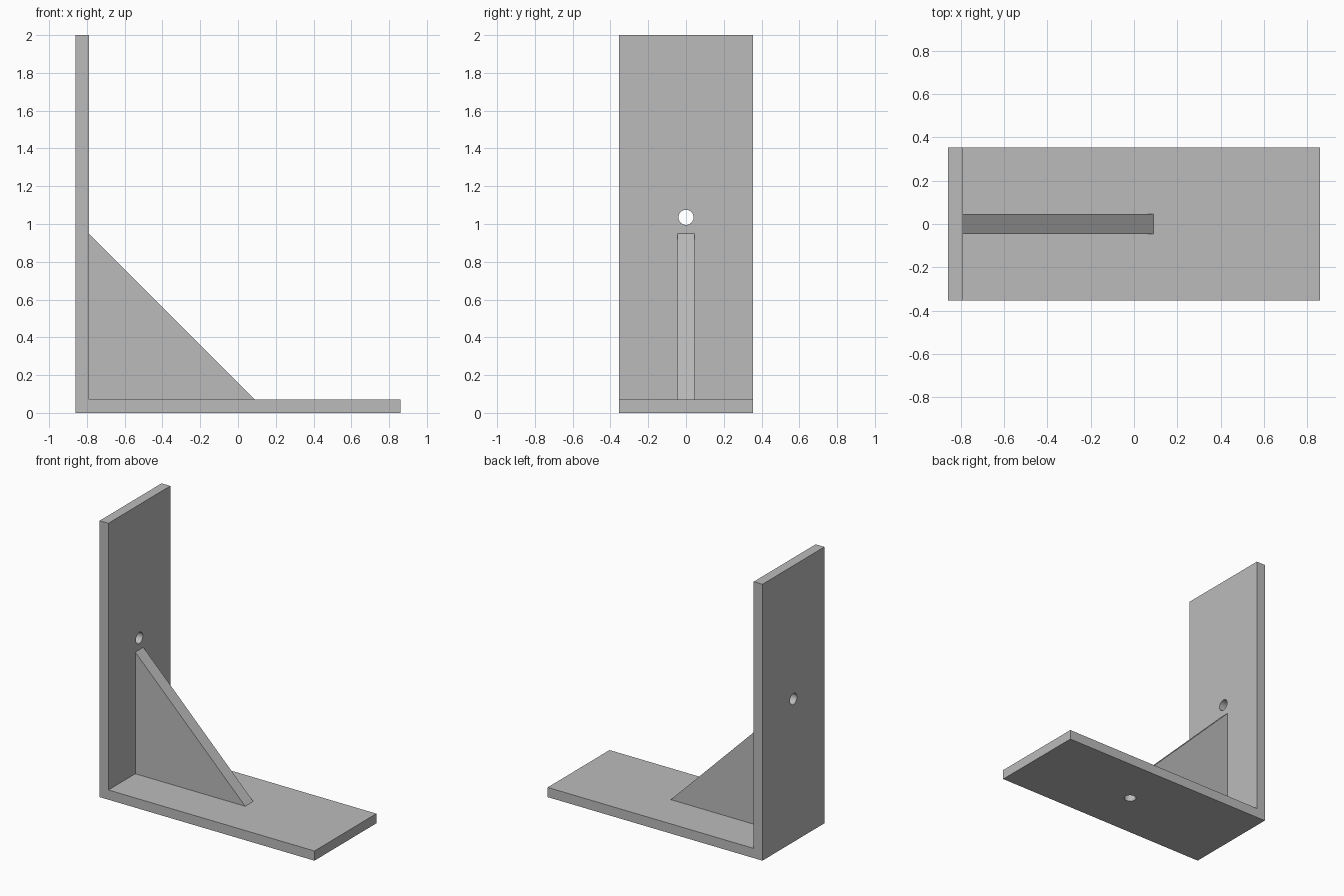
import bpy
import bmesh
from math import radians

cube = bpy.data.objects.get("Cube")
if cube:
    bpy.data.objects.remove(cube, do_unlink=True)

HALF_LENGTH, HALF_WIDTH, HEIGHT = 0.86, 0.354, 2.0
THICK = 0.07
INNER_X = THICK - HALF_LENGTH
RIB_HALF, RIB_SIZE = 0.046, 0.88
HOLE_RADIUS = 0.04

# Single plain grey material
grey = bpy.data.materials.new("plain_grey")
grey.use_nodes = True
colour = (0.5, 0.5, 0.5, 1)
grey.diffuse_color = colour
bsdf = next(n for n in grey.node_tree.nodes if n.type == "BSDF_PRINCIPLED")
bsdf.inputs["Base Color"].default_value = colour


def extrude_profile(name, points, half_width):
    """Extrude an x-z outline symmetrically along y."""
    bm = bmesh.new()
    face = bm.faces.new([bm.verts.new((x, -half_width, z)) for x, z in points])
    result = bmesh.ops.extrude_face_region(bm, geom=[face])
    moved = [v for v in result["geom"] if isinstance(v, bmesh.types.BMVert)]
    bmesh.ops.translate(bm, verts=moved, vec=(0, 2 * half_width, 0))
    bmesh.ops.recalc_face_normals(bm, faces=bm.faces)
    mesh = bpy.data.meshes.new(name)
    bm.to_mesh(mesh)
    bm.free()
    mesh.materials.append(grey)
    obj = bpy.data.objects.new(name, mesh)
    bpy.context.collection.objects.link(obj)
    return obj


def drill(obj, location, rotation):
    """Cut a round hole through one plate."""
    bpy.ops.mesh.primitive_cylinder_add(vertices=32, radius=HOLE_RADIUS,
                                        depth=THICK * 3, location=location,
                                        rotation=rotation)
    cutter = bpy.context.object
    cutter.name = "hole_cutter"
    cutter.hide_render = True
    cutter.data.materials.append(grey)
    cut = obj.modifiers.new("hole", "BOOLEAN")
    cut.operation = "DIFFERENCE"
    cut.solver = "EXACT"
    cut.object = cutter
    bpy.context.view_layer.objects.active = obj
    bpy.ops.object.modifier_apply(modifier=cut.name)
    bpy.data.objects.remove(cutter, do_unlink=True)


# L-shaped plate: upright wall and base in one piece
bracket = extrude_profile("angle_plate", [
    (-HALF_LENGTH, 0), (HALF_LENGTH, 0), (HALF_LENGTH, THICK),
    (INNER_X, THICK), (INNER_X, HEIGHT), (-HALF_LENGTH, HEIGHT)], HALF_WIDTH)

# Screw holes at the middle of each inner plate face
drill(bracket, (INNER_X - THICK / 2, 0, (THICK + HEIGHT) / 2), (0, radians(90), 0))
drill(bracket, ((INNER_X + HALF_LENGTH) / 2, 0, THICK / 2), (0, 0, 0))

# Triangular rib in the corner, covering the base hole from above
rib = extrude_profile("support_rib", [
    (INNER_X, THICK), (INNER_X + RIB_SIZE, THICK), (INNER_X, THICK + RIB_SIZE)],
    RIB_HALF)

# Smooth hole walls, crisp plate edges
bpy.ops.object.select_all(action="DESELECT")
bracket.select_set(True)
bpy.context.view_layer.objects.active = bracket
bpy.ops.object.shade_smooth_by_angle(angle=radians(30))
